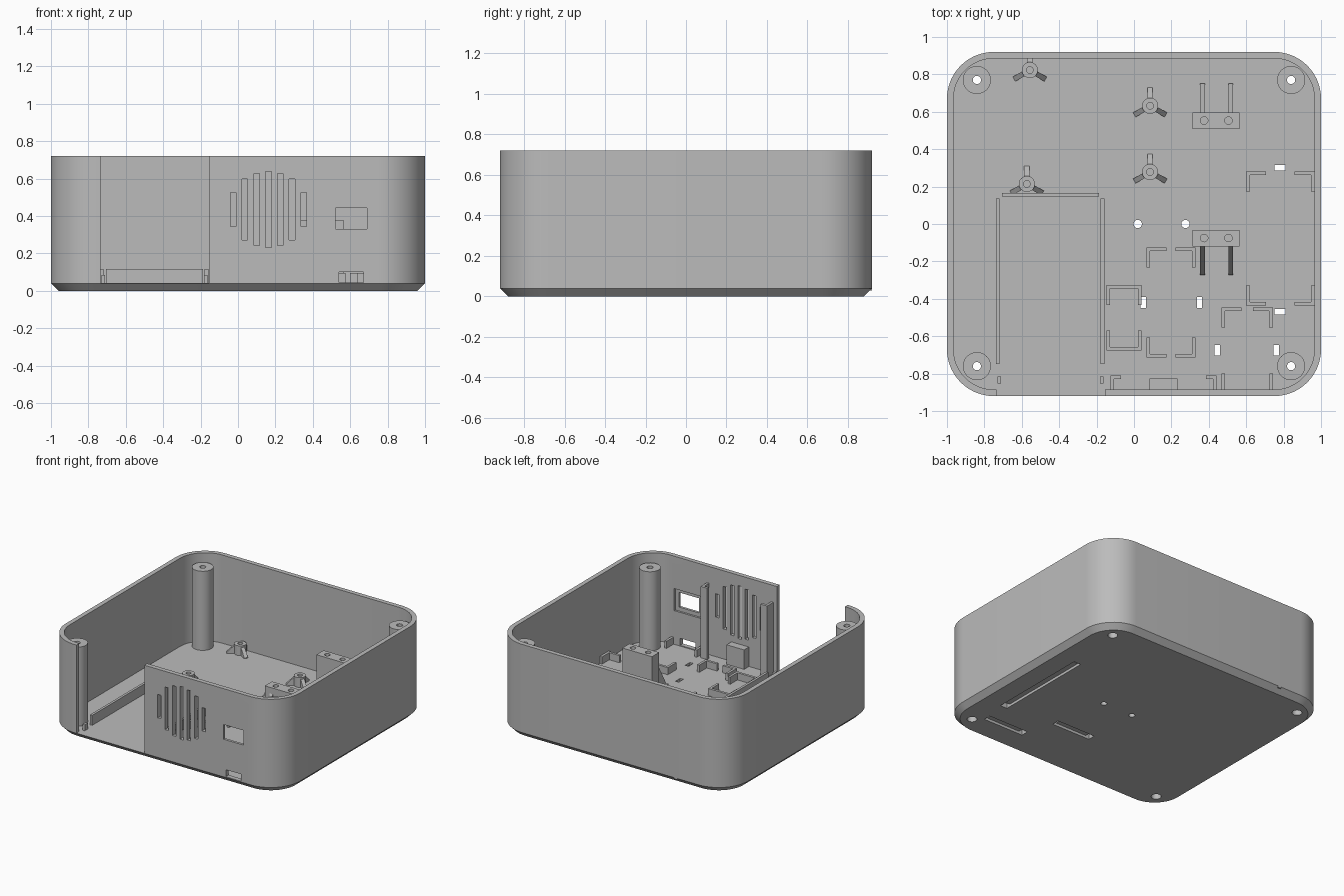
import bpy, bmesh, math
from mathutils import Matrix, Vector

cube = bpy.data.objects.get("Cube")
if cube:
    bpy.data.objects.remove(cube, do_unlink=True)

grey = bpy.data.materials.new("plain_grey")
grey.use_nodes = True
colour = (0.5, 0.5, 0.5, 1)
grey.diffuse_color = colour
grey.node_tree.nodes["Principled BSDF"].inputs["Base Color"].default_value = colour

HALF_X, HALF_Y, HEIGHT, FLOOR, WALL, CORNER = 1.0, 0.92, 0.72, 0.04, 0.035, 0.25
INNER = HALF_Y - WALL
THIN = 0.019
SINK = FLOOR - 0.01      # parts start slightly inside the floor


def finish(name, bm, smooth=False):
    bmesh.ops.recalc_face_normals(bm, faces=bm.faces)
    mesh = bpy.data.meshes.new(name)
    bm.to_mesh(mesh)
    bm.free()
    mesh.materials.append(grey)
    obj = bpy.data.objects.new(name, mesh)
    bpy.context.collection.objects.link(obj)
    if smooth:
        smooth_sharp(obj)
    return obj


def activate(obj):
    bpy.ops.object.select_all(action='DESELECT')
    obj.select_set(True)
    bpy.context.view_layer.objects.active = obj


def smooth_sharp(obj):
    activate(obj)
    bpy.ops.object.shade_smooth_by_angle(angle=math.radians(30))


def add_box(bm, x0, x1, y0, y1, z0, z1):
    size = Matrix.Diagonal((abs(x1 - x0), abs(y1 - y0), abs(z1 - z0), 1))
    place = Matrix.Translation(((x0 + x1) / 2, (y0 + y1) / 2, (z0 + z1) / 2))
    bmesh.ops.create_cube(bm, size=1, matrix=place @ size)


def boxes(name, bounds):
    bm = bmesh.new()
    for b in bounds:
        add_box(bm, *b)
    return finish(name, bm)


def add_cylinder(bm, x, y, r, z0, z1):
    bmesh.ops.create_cone(bm, cap_ends=True, segments=32, radius1=r, radius2=r, depth=z1 - z0,
                          matrix=Matrix.Translation((x, y, (z0 + z1) / 2)))


def add_prism(bm, profile, width, matrix):
    """Extrude a (distance, height) profile sideways, centred on its own plane."""
    sides = [[bm.verts.new(matrix @ Vector((d, s * width / 2, z))) for d, z in profile]
             for s in (-1, 1)]
    n = len(profile)
    bm.faces.new(sides[0])
    bm.faces.new(sides[1])
    for i in range(n):
        j = (i + 1) % n
        bm.faces.new((sides[0][i], sides[0][j], sides[1][j], sides[1][i]))


def tube(bm, x, y, profile, segments=32):
    """Spin a closed (radius, height) profile about a vertical axis."""
    rings = [[bm.verts.new((x + r * math.cos(math.tau * k / segments),
                            y + r * math.sin(math.tau * k / segments), z))
              for k in range(segments)] for r, z in profile]
    for a, b in zip(rings, rings[1:] + rings[:1]):
        for k in range(segments):
            m = (k + 1) % segments
            bm.faces.new((a[k], a[m], b[m], b[k]))


def cut(target, bm):
    cutter = finish("cutter", bm)
    cutter.hide_render = True
    mod = target.modifiers.new("cut", 'BOOLEAN')
    mod.operation = 'DIFFERENCE'
    mod.solver = 'EXACT'
    mod.object = cutter
    activate(target)
    bpy.ops.object.modifier_apply(modifier=mod.name)
    bpy.data.objects.remove(cutter, do_unlink=True)


# Rounded tray: chamfered base, outer wall, rim, inner wall, floor
def ring(bm, inset, z, steps=14):
    r = CORNER - inset
    verts = []
    for quarter, (sx, sy) in enumerate(((1, 1), (-1, 1), (-1, -1), (1, -1))):
        for k in range(steps + 1):
            a = (quarter + k / steps) * math.pi / 2
            verts.append(bm.verts.new((sx * (HALF_X - CORNER) + r * math.cos(a),
                                       sy * (HALF_Y - CORNER) + r * math.sin(a), z)))
    return verts


bm = bmesh.new()
rings = [ring(bm, *p) for p in ((FLOOR, 0), (0, FLOOR), (0, HEIGHT), (WALL, HEIGHT), (WALL, FLOOR))]
for a, b in zip(rings, rings[1:]):
    for k in range(len(a)):
        m = (k + 1) % len(a)
        bm.faces.new((a[k], a[m], b[m], b[k]))
bm.faces.new(rings[0])
bm.faces.new(rings[-1])
tray = finish("tray", bm)

# Front opening, sound slots, window, port, and floor holes
posts = [(sx * 0.84, 0.77 if sy > 0 else -0.76) for sx in (-1, 1) for sy in (-1, 1)]
bm = bmesh.new()
front = (-1, -0.86)
add_box(bm, -0.735, -0.155, *front, FLOOR + 0.001, 1)
for i in range(-3, 4):
    x, h = 0.163 + i * 0.063, (0.204, 0.193, 0.164, 0.09)[abs(i)]
    add_box(bm, x - 0.015, x + 0.015, *front, 0.435 - h, 0.435 + h)
add_box(bm, 0.52, 0.69, *front, 0.33, 0.443)
add_box(bm, 0.54, 0.67, *front, 0.046, 0.1)
for x, y in posts:
    add_cylinder(bm, x, y, 0.035, -1, 0.1)
for x in (0.02, 0.275):
    add_cylinder(bm, x, 0, 0.022, -1, 0.1)
tie_ends = [(0.05, -0.42), (0.35, -0.42), (0.445, -0.675), (0.76, -0.675)]
for x, y in tie_ends:
    add_box(bm, x - 0.014, x + 0.014, y - 0.029, y + 0.029, -1, 0.1)
for y in (-0.47, 0.3):
    add_box(bm, 0.752, 0.81, y - 0.015, y + 0.015, -1, 0.1)
cut(tray, bm)

# Tie grooves underneath and the recess behind the window
bm = bmesh.new()
for (x0, y), (x1, _) in (tie_ends[:2], tie_ends[2:]):
    add_box(bm, x0 - 0.014, x1 + 0.014, y - 0.029, y + 0.029, -1, 0.02)
add_box(bm, 0.752, 0.81, -0.485, 0.315, -1, 0.02)
add_box(bm, 0.49, 0.72, -0.9, -0.86, 0.3, 0.47)
cut(tray, bm)
smooth_sharp(tray)

# Hollow corner posts with a wider bore below
bm = bmesh.new()
for x, y in posts:
    tube(bm, x, y, [(0.075, SINK), (0.075, 0.65), (0.022, 0.65), (0.022, 0.2), (0.035, 0.2), (0.035, SINK)])
finish("corner_posts", bm, True)

# Short standoffs with three sloping fins
bm = bmesh.new()
for x, y in ((-0.557, 0.823), (0.086, 0.632), (0.086, 0.278), (-0.573, 0.214)):
    tube(bm, x, y, [(0.043, SINK), (0.043, 0.115), (0.018, 0.115), (0.018, SINK)])
    for angle in (90, 210, 330):
        turn = Matrix.Translation((x, y, 0)) @ Matrix.Rotation(math.radians(angle), 4, 'Z')
        add_prism(bm, [(0.035, SINK), (0.097, SINK), (0.097, 0.045), (0.035, 0.11)], 0.028, turn)
finish("finned_standoffs", bm, True)

# Drilled mounting blocks with gussets
for name, y, side in (("rear", 0.553, 1), ("front", -0.075, -1)):
    block = boxes(name + "_mount_block", [(0.312, 0.565, y - 0.044, y + 0.044, SINK, 0.38)])
    bm = bmesh.new()
    for x in (0.375, 0.505):
        add_cylinder(bm, x, y, 0.02, 0.2, 1)
    cut(block, bm)
    smooth_sharp(block)
    bm = bmesh.new()
    for x in (0.367, 0.517):
        turn = Matrix.Translation((x, y, 0)) @ Matrix.Rotation(side * math.pi / 2, 4, 'Z')
        add_prism(bm, [(0.04, SINK), (0.197, SINK), (0.197, 0.06), (0.04, 0.34)], 0.026, turn)
    finish(name + "_block_gussets", bm)


# Corner brackets for the circuit boards
def bracket(x, y, dx, dy, arm=0.107):
    """Two low walls meeting at a corner; dx and dy give the arm directions."""
    return [(x, x + dx * arm, y, y + dy * THIN, SINK, 0.095),
            (x, x + dx * THIN, y, y + dy * arm, SINK, 0.095)]


def board(name, x0, x1, y0, y1, arm=0.107, rows=(-1, 1)):
    parts = []
    for row in rows:
        y = y0 if row > 0 else y1
        parts += bracket(x0, y, 1, row, arm) + bracket(x1, y, -1, row, arm)
    return boxes(name, parts)


board("side_board_brackets", 0.6, 0.965, -0.435, 0.28)
board("middle_board_brackets", 0.067, 0.33, -0.714, -0.125)
board("port_board_brackets", 0.468, 0.742, INNER, -0.447, rows=(-1,))
board("narrow_board_brackets", -0.147, 0.04, -0.676, -0.327)
boxes("port_guides", [(x, x + THIN, -INNER - 0.01, -0.8, SINK, 0.095) for x in (0.468, 0.725)])

# Rails around the drawer bay
boxes("bay_rails", [(-0.738, -0.719, -0.749, 0.136, SINK, 0.117),
                    (-0.178, -0.159, -0.749, 0.136, SINK, 0.117),
                    (-0.706, -0.187, 0.147, 0.166, SINK, 0.117)])
boxes("bay_stops", [(x, x + THIN, -0.853, -0.815, SINK, 0.086) for x in (-0.729, -0.183)])

# Speaker holders: tall angled strips and a low support
strips = []
for x, d in ((-0.125, 1), (0.442, -1)):
    strips += [(x, x + d * 0.056, -0.83, -0.81, SINK, 0.59),
               (x, x + d * THIN, -INNER - 0.01, -0.81, SINK, 0.59)]
boxes("speaker_strips", strips)
boxes("speaker_support", [(0.083, 0.233, -INNER - 0.01, -0.826, SINK, 0.19)])
